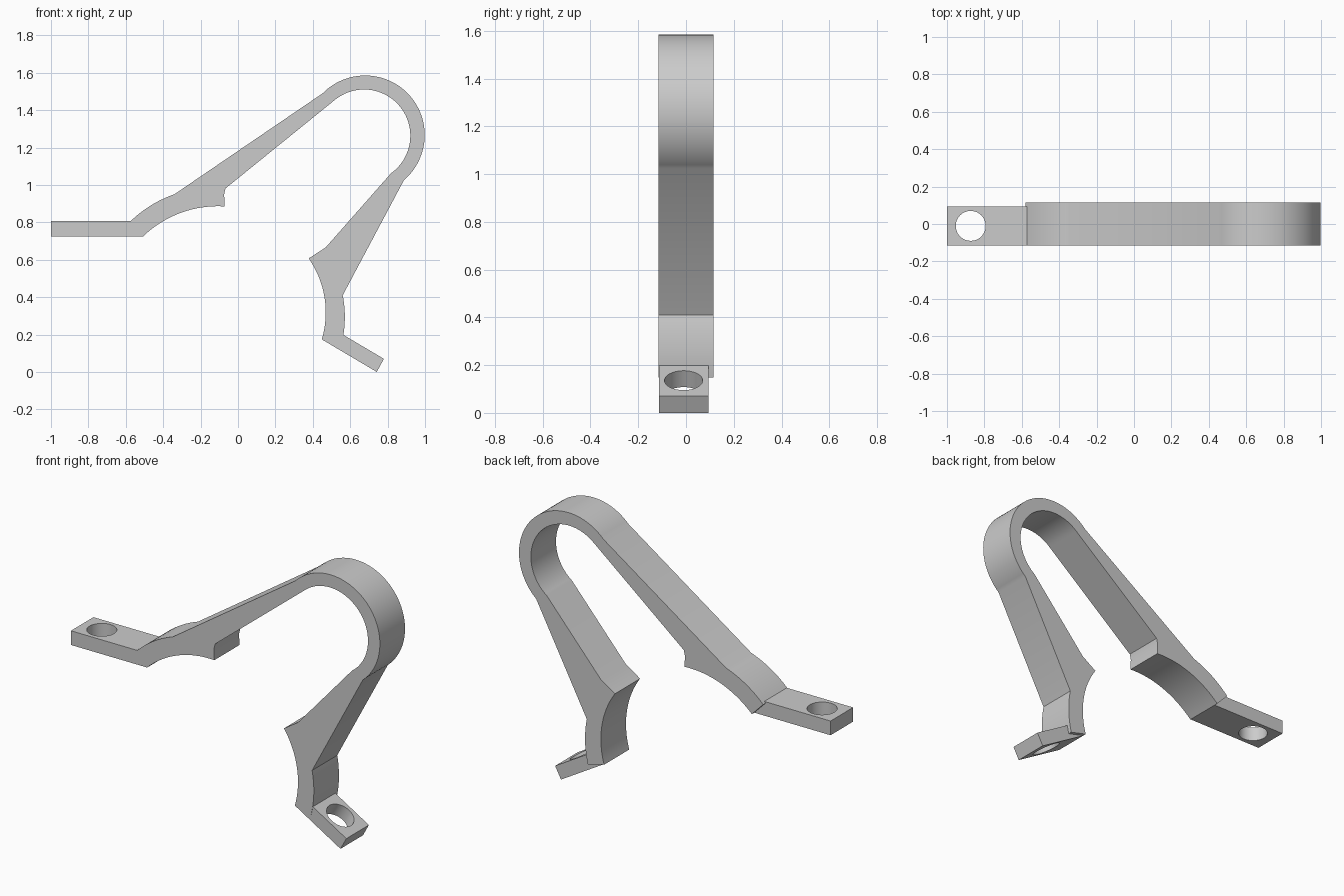
import bpy, bmesh, math
from mathutils import Vector

cube = bpy.data.objects.get("Cube")
if cube:
    bpy.data.objects.remove(cube, do_unlink=True)

grey = bpy.data.materials.new("plain_grey")
grey.use_nodes = True
grey.diffuse_color = (0.6, 0.6, 0.6, 1)
grey.node_tree.nodes["Principled BSDF"].inputs["Base Color"].default_value = (0.6, 0.6, 0.6, 1)


def arc(a, m, b, n=16):
    """Points on the circle from a through m to b, ends included."""
    (ax, ay), (mx, my), (bx, by) = a, m, b
    d = 2 * (ax * (my - by) + mx * (by - ay) + bx * (ay - my))
    sa, sm, sb = ax * ax + ay * ay, mx * mx + my * my, bx * bx + by * by
    cx = (sa * (my - by) + sm * (by - ay) + sb * (ay - my)) / d
    cy = (sa * (bx - mx) + sm * (ax - bx) + sb * (mx - ax)) / d
    r = math.hypot(ax - cx, ay - cy)
    start, mid, end = (math.atan2(y - cy, x - cx) for x, y in (a, m, b))
    turn = 2 * math.pi
    sweep = (end - start) % turn
    if (mid - start) % turn > sweep:
        sweep -= turn
    return [(cx + r * math.cos(start + sweep * i / n),
             cy + r * math.sin(start + sweep * i / n)) for i in range(n + 1)]


def extrude_profile(name, points, y0, y1):
    """Side profile in x and z, extruded along y."""
    bm = bmesh.new()
    face = bm.faces.new([bm.verts.new((x, y0, z)) for x, z in points])
    new = bmesh.ops.extrude_face_region(bm, geom=[face])["geom"]
    bmesh.ops.translate(bm, vec=(0, y1 - y0, 0),
                        verts=[v for v in new if isinstance(v, bmesh.types.BMVert)])
    bmesh.ops.recalc_face_normals(bm, faces=bm.faces)
    mesh = bpy.data.meshes.new(name)
    bm.to_mesh(mesh)
    bm.free()
    mesh.materials.append(grey)
    obj = bpy.data.objects.new(name, mesh)
    bpy.context.collection.objects.link(obj)
    return obj


def activate(obj):
    bpy.ops.object.select_all(action='DESELECT')
    obj.select_set(True)
    bpy.context.view_layer.objects.active = obj


def smooth(obj):
    activate(obj)
    bpy.ops.object.shade_smooth_by_angle(angle=math.radians(25))


def drill(obj, centre, axis, radius):
    """Cut a round bolt hole through a tab."""
    bpy.ops.mesh.primitive_cylinder_add(vertices=48, radius=radius, depth=0.4, location=centre)
    cutter = bpy.context.object
    cutter.name = "hole_cutter"
    cutter.hide_render = True
    cutter.rotation_euler = Vector(axis).to_track_quat('Z', 'Y').to_euler()
    mod = obj.modifiers.new("bolt_hole", 'BOOLEAN')
    mod.object = cutter
    mod.solver = 'EXACT'
    activate(obj)
    bpy.ops.object.modifier_apply(modifier=mod.name)
    bpy.data.objects.remove(cutter, do_unlink=True)


# Bent clip: both curved feet, tapered arms and the round bend
profile = (
    arc((-0.58, 0.80), (-0.448, 0.901), (-0.34, 0.95), 10)        # left foot, outside
    + arc((0.453, 1.49), (0.68, 1.585), (0.887, 1.025), 48)       # bend, outside
    + arc((0.56, 0.41), (0.571, 0.313), (0.553, 0.148), 12)       # lower foot, outside
    + arc((0.448, 0.174), (0.469, 0.313), (0.378, 0.607), 20)     # lower foot, inside
    + [(0.469, 0.666)]
    + arc((0.818, 1.062), (0.68, 1.51), (0.515, 1.452), 48)       # bend, inside
    + [(-0.067, 0.981), (-0.074, 0.95)]
    + arc((-0.072, 0.885), (-0.313, 0.848), (-0.507, 0.725), 20)  # left foot, inside
)
clip = extrude_profile("bent_clip", profile, -0.116, 0.116)
smooth(clip)

# Bolt tabs, slightly narrower than the clip
left_tab = extrude_profile(
    "upper_bolt_tab",
    [(-1, 0.725), (-0.507, 0.725), (-0.57, 0.808), (-1, 0.808)], -0.114, 0.094)
drill(left_tab, (-0.873, -0.01, 0.766), (0, 0, 1), 0.08)
smooth(left_tab)

lower_tab = extrude_profile(
    "lower_bolt_tab",
    [(0.448, 0.174), (0.742, 0.0), (0.78, 0.07), (0.555, 0.203)], -0.114, 0.094)
drill(lower_tab, (0.648, -0.01, 0.101), (0.5, 0, 0.86), 0.08)
smooth(lower_tab)
